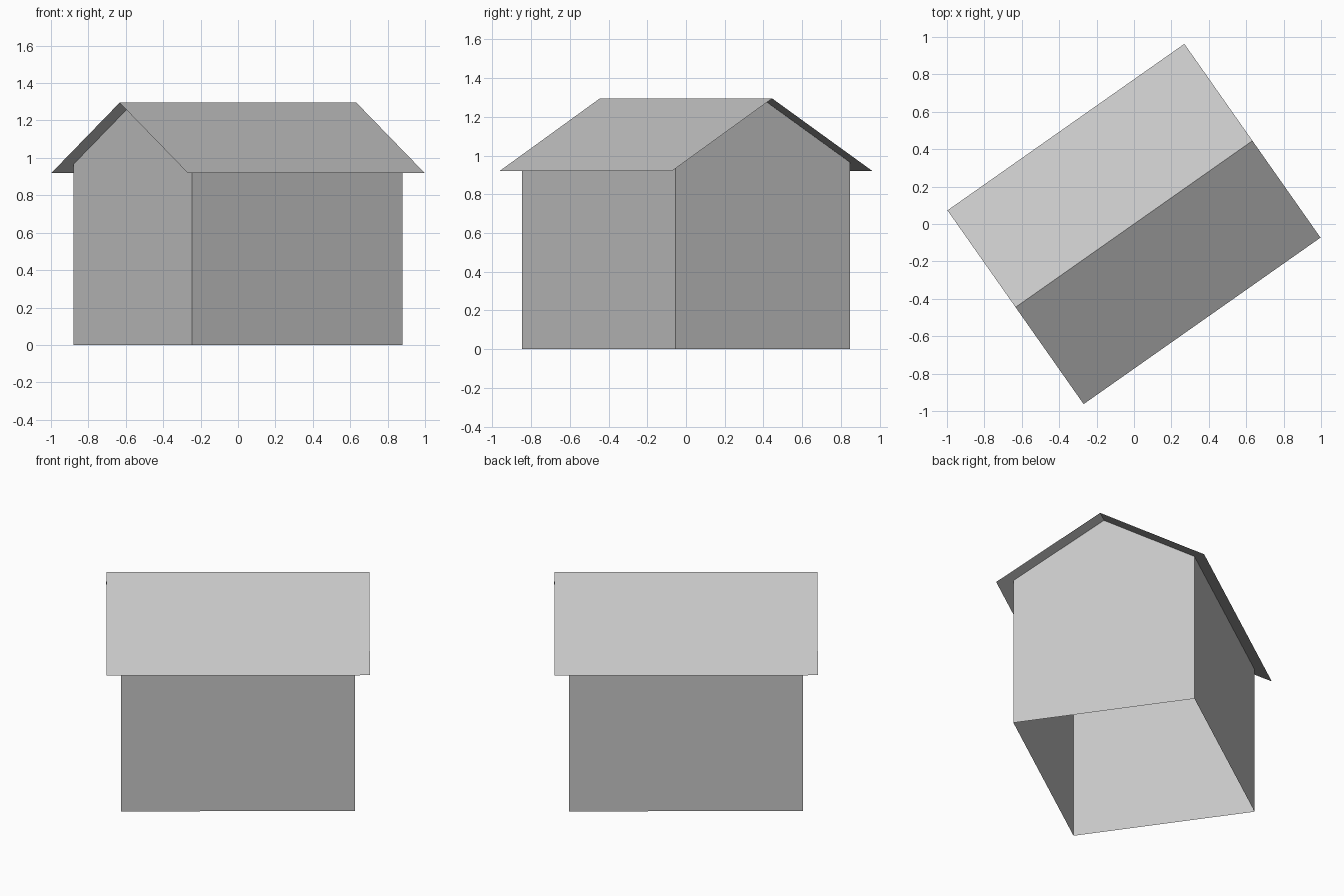
import bpy
import bmesh
import math
from mathutils import Matrix

cube = bpy.data.objects.get("Cube")
if cube:
    bpy.data.objects.remove(cube, do_unlink=True)

# One plain grey for the whole building
grey = bpy.data.materials.new("plain grey")
grey.use_nodes = True
colour = (0.57, 0.57, 0.57, 1)
grey.diffuse_color = colour
grey.node_tree.nodes["Principled BSDF"].inputs["Base Color"].default_value = colour

TURN = Matrix.Rotation(math.radians(35.1), 4, "Z")
WALL_X, WALL_Y = 0.688, 0.551
ROOF_X, ROOF_Y = 0.774, 0.633
EAVE_Z, RIDGE_Z = 0.92, 1.295


def roof_height(y, drop=0.0):
    return RIDGE_Z - (RIDGE_Z - EAVE_Z) * abs(y) / ROOF_Y - drop


def make_object(name, polygons):
    """Thin sheet object from a few polygons, turned to the building's angle."""
    bm = bmesh.new()
    for points in polygons:
        bm.faces.new([bm.verts.new(p) for p in points])
    bmesh.ops.remove_doubles(bm, verts=bm.verts, dist=0.0001)
    bmesh.ops.recalc_face_normals(bm, faces=bm.faces)
    mesh = bpy.data.meshes.new(name)
    bm.transform(TURN)
    bm.to_mesh(mesh)
    bm.free()
    mesh.materials.append(grey)
    obj = bpy.data.objects.new(name, mesh)
    bpy.context.collection.objects.link(obj)


# Walls: open at the bottom, with pointed gable ends meeting the roof
top = roof_height(WALL_Y, 0.003)
peak = roof_height(0, 0.003)
walls = []
for s in (-1, 1):
    x, y = s * WALL_X, s * WALL_Y
    walls.append([(-x, y, 0), (x, y, 0), (x, y, top), (-x, y, top)])
    walls.append([(x, -y, 0), (x, y, 0), (x, y, top), (x, 0, peak), (x, -y, top)])
make_object("walls", walls)

# Roof: two thin slopes sharing the ridge and overhanging every wall
slopes = []
for s in (-1, 1):
    y = s * ROOF_Y
    slopes.append([(-ROOF_X, 0, RIDGE_Z), (ROOF_X, 0, RIDGE_Z),
                   (ROOF_X, y, EAVE_Z), (-ROOF_X, y, EAVE_Z)])
make_object("roof", slopes)
